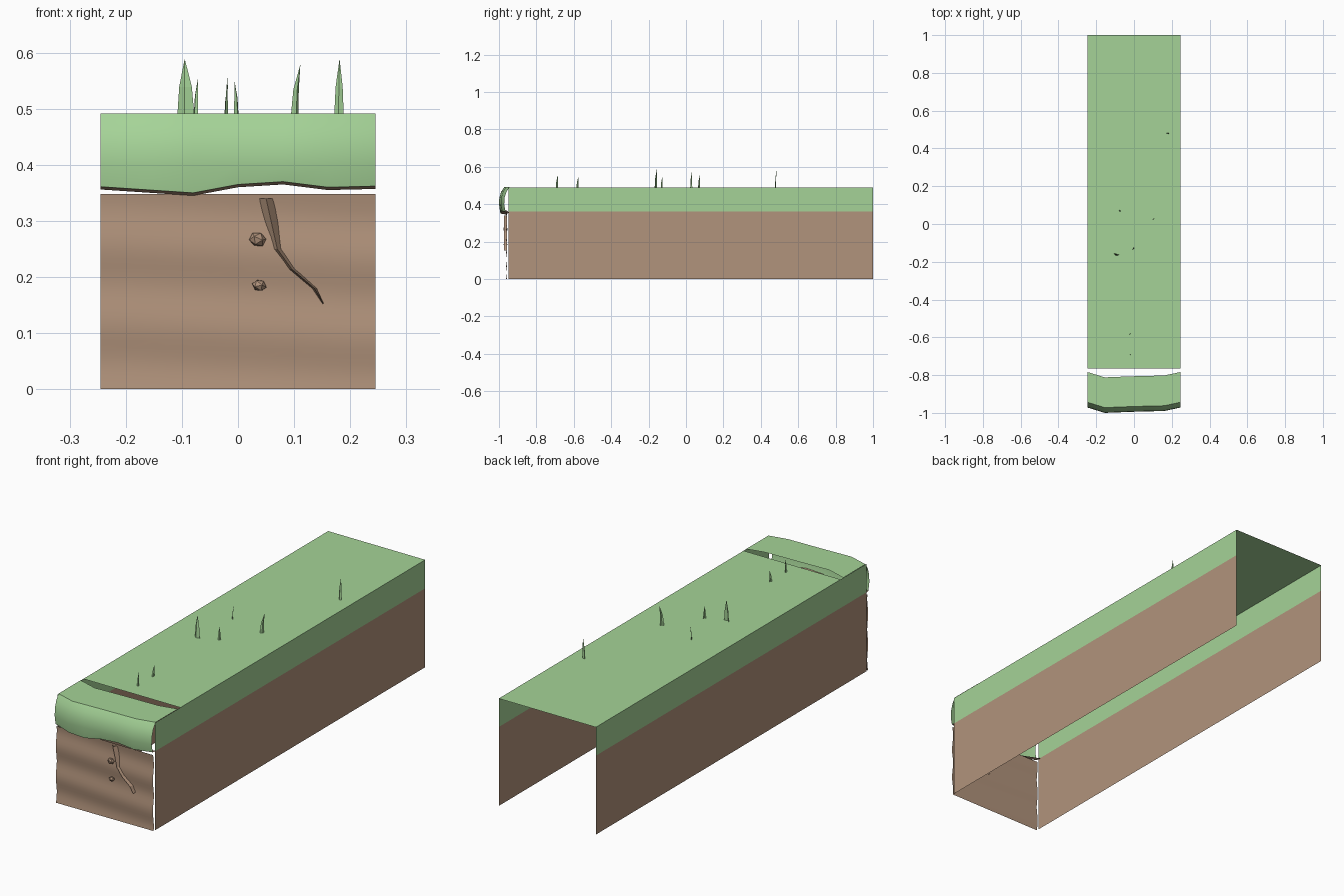
import bpy, bmesh, math
from mathutils import Vector

if "Cube" in bpy.data.objects:
    bpy.data.objects.remove(bpy.data.objects["Cube"])


def material(name, rgb):
    m = bpy.data.materials.new(name)
    m.diffuse_color = (*rgb, 1)
    m.use_nodes = True
    m.node_tree.nodes["Principled BSDF"].inputs["Base Color"].default_value = m.diffuse_color
    return m


GRASS = material("grass green", (0.376, 0.650, 0.310))
DIRT = material("dirt brown", (0.440, 0.292, 0.200))
W = 0.245           # half width of the ledge
TOP = 0.49


def make(name, verts, faces, mats, smooth=None, rule=None):
    me = bpy.data.meshes.new(name)
    me.from_pydata(verts, [], faces)
    for m in mats:
        me.materials.append(m)
    for p in me.polygons:
        if rule:
            p.material_index = rule(p)
        p.use_smooth = smooth is not None
    if smooth is not None:
        me.set_sharp_from_angle(angle=math.radians(smooth))
    ob = bpy.data.objects.new(name, me)
    bpy.context.collection.objects.link(ob)
    return ob


def sheet(name, rows, mats, smooth=None, rule=None):
    """Skin a grid of points given row by row."""
    n = len(rows[0])
    verts = [v for r in rows for v in r]
    faces = [(i * n + j, i * n + j + 1, (i + 1) * n + j + 1, (i + 1) * n + j)
             for i in range(len(rows) - 1) for j in range(n - 1)]
    return make(name, verts, faces, mats, smooth, rule)


# Ground top
sheet("ground_top", [[(-W, y, TOP), (W, y, TOP)] for y in (-0.765, 1)], [GRASS])

# Side walls: dirt below, grass band above; back and bottom stay open
for side, name in ((-1, "left_wall"), (1, "right_wall")):
    ys = (-0.95, 1) if side > 0 else (1, -0.95)
    sheet(name, [[(side * W, y, z) for y in ys] for z in (0, 0.36, TOP)],
          [DIRT, GRASS], rule=lambda p: int(p.center.z > 0.36))

# Gently rippled dirt front
rows = []
for i in range(25):
    z = 0.348 * i / 24
    rows.append([(x, -0.96 + 0.0035 * math.sin(z * 45 + x * 2.5), z)
                 for x in [-W + 2 * W * k / 10 for k in range(11)]])
sheet("dirt_front", rows, [DIRT], smooth=60)

# Overhanging grass lip: x, backward shift, lower edge height
stations = [(-W, 0.028, 0.361), (-0.155, 0.0, 0.355), (-0.08, 0.003, 0.350),
            (0, 0.006, 0.365), (0.08, 0.008, 0.370), (0.16, 0.010, 0.360), (W, 0.028, 0.362)]
rows = []
for x, dy, low in stations:
    profile = [(-0.962, low - 0.005), (-0.993, low), (-1.0, 0.40), (-0.998, 0.435),
               (-0.988, 0.467), (-0.972, TOP + 0.001), (-0.812, TOP + 0.001)]
    rows.append([(x, y + dy, z) for y, z in profile])
rows = [list(r) for r in zip(*rows)]
sheet("grass_lip", rows, [GRASS, DIRT], smooth=40,
      rule=lambda p: int(p.normal.z < -0.7))

# Root running down the front: left edge, ridge, right edge
root = [(0.037, 0.050, 0.063, 0.340), (0.062, 0.070, 0.080, 0.250), (0.090, 0.096, 0.103, 0.214),
        (0.132, 0.136, 0.140, 0.180), (0.151, 0.152, 0.153, 0.152)]
sheet("root", [[(a, -0.957, z), (b, -0.974, z), (c, -0.957, z)] for a, b, c, z in reversed(root)],
      [DIRT])

# Pebbles
for i, (x, z, r) in enumerate(((0.035, 0.267, 0.016), (0.038, 0.185, 0.0135))):
    bpy.ops.mesh.primitive_ico_sphere_add(subdivisions=1, radius=r, location=(x, -0.965, z),
                                          rotation=(0.5 + i, 0.3, 0.4))
    ob = bpy.context.object
    ob.name = f"pebble_{i + 1}"
    ob.scale = (1, 0.8, 0.85)
    ob.data.materials.append(DIRT)

# Grass blades: x, y, base width, height, turn (degrees), sideways lean
blades = [(-0.093, -0.16, 0.031, 0.098, -15, -0.002), (-0.075, 0.07, 0.013, 0.066, -55, 0.004),
          (-0.022, -0.58, 0.012, 0.054, 70, 0.004), (-0.021, -0.69, 0.012, 0.066, 75, 0.002),
          (-0.003, -0.13, 0.012, 0.058, 50, -0.003), (0.101, 0.028, 0.017, 0.088, 40, 0.010),
          (0.180, 0.48, 0.017, 0.098, -10, 0.001)]
for i, (x, y, w, h, turn, lean) in enumerate(blades):
    t = math.radians(turn)
    verts = []
    for f, k in ((0, 1), (0.5, 0.75), (1, 0.02)):
        for s, d in ((-0.5, 0.0), (0, -0.25), (0.5, 0.0)):
            u, v = s * w * k, d * w * k
            verts.append((x + u * math.cos(t) - v * math.sin(t) + lean * f * f,
                          y + u * math.sin(t) + v * math.cos(t) + 0.004 * f * f, TOP + h * f))
    sheet(f"grass_blade_{i + 1}", [verts[0:3], verts[3:6], verts[6:9]], [GRASS])
